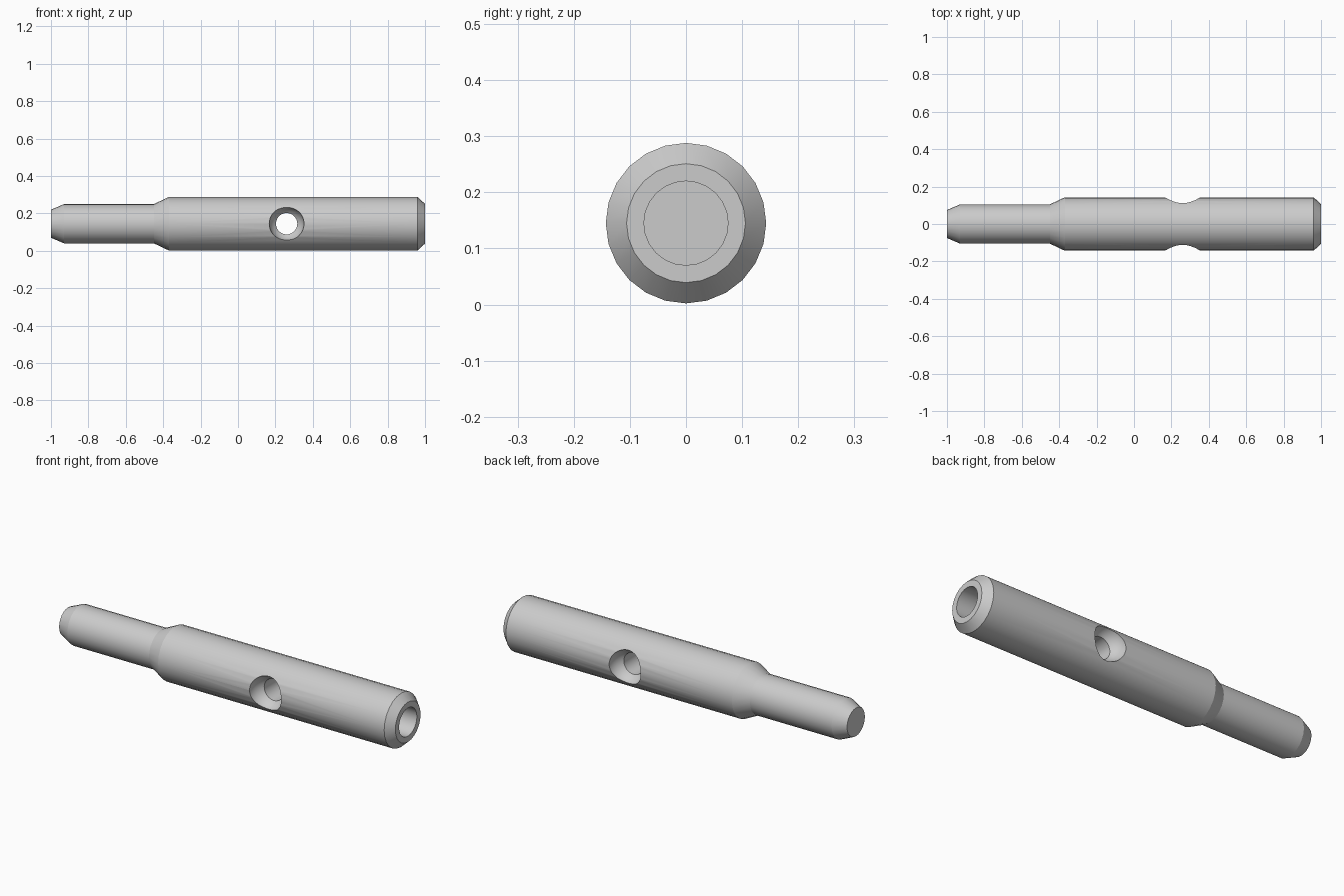
import bpy
import math

default = bpy.data.objects.get("Cube")
if default:
    bpy.data.objects.remove(default, do_unlink=True)

RADIUS = 0.143
CENTRE_Z = 0.145

steel = bpy.data.materials.new("steel_grey")
steel.use_nodes = True
grey = (0.6, 0.6, 0.6, 1)
steel.diffuse_color = grey
steel.node_tree.nodes["Principled BSDF"].inputs["Base Color"].default_value = grey


def lathe(name, profile, sides):
    """Closed solid from (x, radius) points turned about the x axis."""
    verts, faces, rings = [], [], []
    for x, r in profile:
        rings.append(len(verts))
        for i in range(sides):
            a = math.tau * i / sides
            verts.append((x, r * math.cos(a), r * math.sin(a)))
    for a, b in zip(rings, rings[1:]):
        for i in range(sides):
            j = (i + 1) % sides
            faces.append((a + j, a + i, b + i, b + j))
    faces.append(tuple(range(sides)))
    faces.append(tuple(reversed(range(rings[-1], rings[-1] + sides))))
    mesh = bpy.data.meshes.new(name)
    mesh.from_pydata(verts, [], faces)
    mesh.flip_normals()
    mesh.materials.append(steel)
    obj = bpy.data.objects.new(name, mesh)
    bpy.context.collection.objects.link(obj)
    obj.location.z = CENTRE_Z
    return obj


# Stepped pin: chamfered tip, shoulder, body, chamfered end and blind bore
pin = lathe("stepped_pin", [
    (-1, 0.075), (-0.93, 0.105), (-0.45, 0.105), (-0.37, RADIUS),
    (0.96, RADIUS), (1, 0.106), (1, 0.075), (0.5, 0.075)], 24)

# Cross hole with a rounded dish at each mouth
DISH, HOLE = 0.093, 0.057
end_angle = math.acos(HOLE / DISH)
half = [(0.25, DISH)]
for k in range(8):
    t = end_angle * k / 7
    half.append((RADIUS - DISH * math.sin(t), DISH * math.cos(t)))
cutter = lathe("cross_hole_cutter", [(-x, r) for x, r in half] + half[::-1], 40)
cutter.rotation_euler.z = math.pi / 2
cutter.location.x = 0.26
cutter.hide_render = True

cut = pin.modifiers.new("cross_hole", "BOOLEAN")
cut.operation = "DIFFERENCE"
cut.solver = "EXACT"
cut.object = cutter

bpy.ops.object.select_all(action="DESELECT")
bpy.context.view_layer.objects.active = pin
pin.select_set(True)
bpy.ops.object.modifier_apply(modifier=cut.name)
bpy.data.objects.remove(cutter, do_unlink=True)
bpy.ops.object.shade_smooth_by_angle(angle=math.radians(20))
